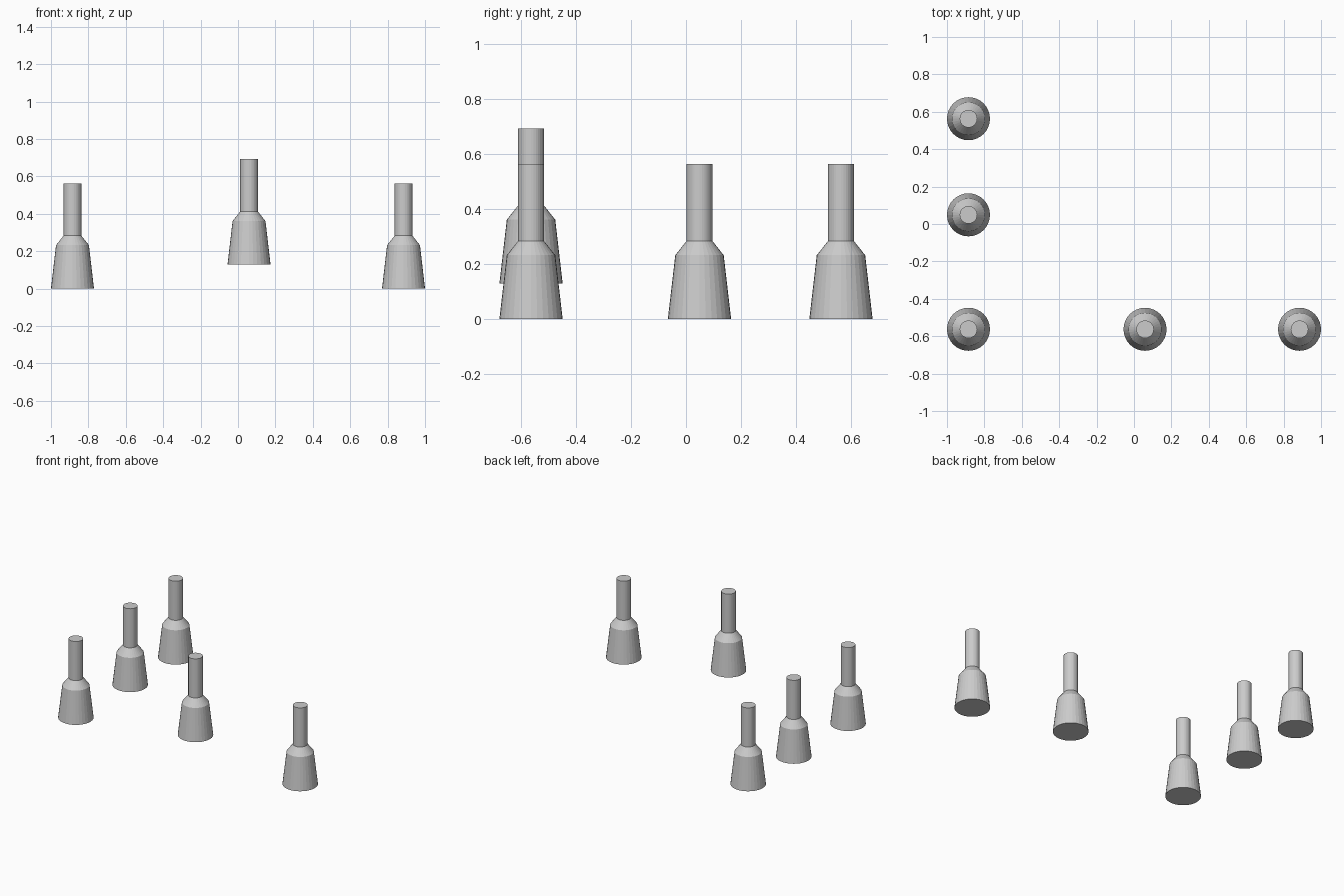
import bpy, bmesh
from math import cos, sin, tau

if "Cube" in bpy.data.objects:
    bpy.data.objects.remove(bpy.data.objects["Cube"])

SIDES = 32
# Profile from bottom to top: radius, height
PROFILE = [(0.115, 0.0), (0.088, 0.232), (0.047, 0.284), (0.047, 0.563)]


def lathe(name, profile):
    """Closed faceted solid of revolution."""
    bm = bmesh.new()
    rings = [[bm.verts.new((r * cos(tau * i / SIDES), r * sin(tau * i / SIDES), z))
              for i in range(SIDES)] for r, z in profile]
    for low, high in zip(rings, rings[1:]):
        for i in range(SIDES):
            j = (i + 1) % SIDES
            bm.faces.new((low[i], low[j], high[j], high[i]))
    bm.faces.new(rings[0][::-1])
    bm.faces.new(rings[-1])
    mesh = bpy.data.meshes.new(name)
    bm.to_mesh(mesh)
    bm.free()
    return mesh


# Five identical pegs in an L layout; the front middle one is raised
peg_mesh = lathe("peg", PROFILE)
places = {
    "front_left_peg": (-0.885, -0.563, 0),
    "front_middle_peg": (0.059, -0.563, 0.129),
    "front_right_peg": (0.885, -0.563, 0),
    "left_middle_peg": (-0.885, 0.049, 0),
    "back_left_peg": (-0.885, 0.563, 0),
}
for name, location in places.items():
    peg = bpy.data.objects.new(name, peg_mesh)
    peg.location = location
    bpy.context.collection.objects.link(peg)
